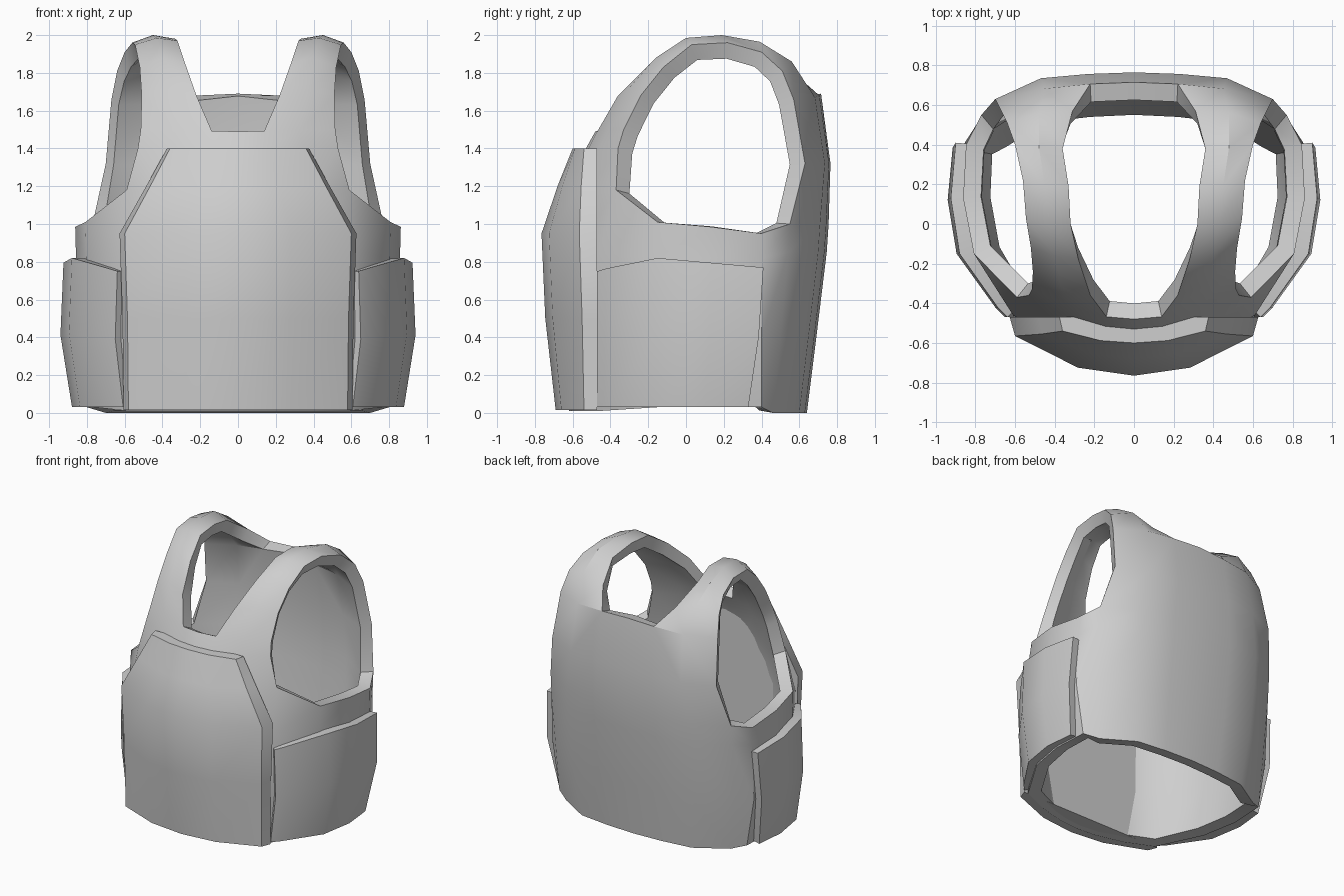
import bpy
import bmesh
from math import radians

if "Cube" in bpy.data.objects:
    bpy.data.objects.remove(bpy.data.objects["Cube"], do_unlink=True)

# Single fabric colour
GREY = (0.62, 0.62, 0.62, 1.0)
fabric = bpy.data.materials.new("light_grey_fabric")
fabric.use_nodes = True
fabric.diffuse_color = GREY
fabric.node_tree.nodes["Principled BSDF"].inputs["Base Color"].default_value = GREY


def add_strip(bm, lines):
    """Skin neighbouring lines of vertices with quads."""
    for low, high in zip(lines, lines[1:]):
        for i in range(len(low) - 1):
            bm.faces.new((low[i], low[i + 1], high[i + 1], high[i]))


def finish(name, bm, thickness=0.0, mirror=True):
    """Turn a half shell into a mirrored, thickened, smooth object."""
    mesh = bpy.data.meshes.new(name)
    bm.to_mesh(mesh)
    bm.free()
    obj = bpy.data.objects.new(name, mesh)
    bpy.context.collection.objects.link(obj)
    mesh.materials.append(fabric)
    bpy.ops.object.select_all(action="DESELECT")
    obj.select_set(True)
    bpy.context.view_layer.objects.active = obj
    if mirror:
        mod = obj.modifiers.new("mirror", "MIRROR")
        mod.use_clip = True
        mod.merge_threshold = 0.001
        bpy.ops.object.modifier_apply(modifier=mod.name)
    if thickness:
        mod = obj.modifiers.new("thickness", "SOLIDIFY")
        mod.thickness = thickness
        mod.offset = -1
        mod.use_even_offset = True
        bpy.ops.object.modifier_apply(modifier=mod.name)
    bpy.ops.object.shade_smooth_by_angle(angle=radians(32))
    return obj


def panel_row(bm, row, profile):
    """Row from the centre line to the outer edge of a chest or back panel."""
    z, y_mid, x_edge, y_edge, z_edge = row
    return [bm.verts.new((x_edge * a, y_mid + (y_edge - y_mid) * b, z + (z_edge - z) * a))
            for a, b in profile]


# Vest body: front panel, shoulder strap and back panel form one ribbon
FRONT_PROFILE = ((0, 0), (0.27, 0.08), (0.64, 0.42), (1, 1))
BACK_PROFILE = ((0, 0), (0.33, 0.06), (0.67, 0.22), (1, 1))
front_rows = (
    (0.01, -0.62, 0.58, -0.46, 0.01),
    (0.4, -0.67, 0.60, -0.47, 0.4),
    (0.85, -0.68, 0.61, -0.46, 0.85),
    (1.18, -0.62, 0.59, -0.37, 1.18),
    (1.4, -0.53, 0.53, -0.36, 1.4),
    (1.49, -0.48, 0.515, -0.33, 1.5),
)
strap_rows = (
    ((0.22, -0.36, 1.68), (0.37, -0.31, 1.71), (0.51, -0.24, 1.68)),
    ((0.28, -0.18, 1.85), (0.40, -0.16, 1.88), (0.52, -0.12, 1.83)),
    ((0.32, 0, 1.97), (0.43, 0, 1.985), (0.545, 0.03, 1.95)),
    ((0.33, 0.19, 1.98), (0.45, 0.19, 2.0), (0.56, 0.22, 1.96)),
    ((0.36, 0.38, 1.93), (0.48, 0.39, 1.965), (0.60, 0.40, 1.91)),
    ((0.31, 0.57, 1.80), (0.48, 0.56, 1.86), (0.64, 0.51, 1.81)),
)
back_rows = (
    (1.69, 0.715, 0.67, 0.57, 1.66),
    (1.32, 0.765, 0.70, 0.63, 1.32),
    (1.0, 0.755, 0.77, 0.55, 1.0),
    (0.85, 0.745, 0.77, 0.54, 0.85),
    (0.4, 0.69, 0.76, 0.50, 0.4),
    (0, 0.64, 0.70, 0.46, 0),
)
bm = bmesh.new()
front = [panel_row(bm, r, FRONT_PROFILE) for r in front_rows]
back = [panel_row(bm, r, BACK_PROFILE) for r in back_rows]
strap = [[bm.verts.new(p) for p in r] for r in strap_rows]
add_strip(bm, front)
add_strip(bm, [front[-1][1:]] + strap + [back[0][1:]])
add_strip(bm, back)

# Side band under the armhole joins the front and back panels
side_columns = ((0.82, -0.15, 1.01), (0.875, 0.13, 0.985), (0.86, 0.40, 0.95))
side_levels = ((0.03, 0.93), (0.4, 1.0), (0.82, 0.98), (None, 0.985))
band = []
for i, (z, scale) in enumerate(side_levels):
    middle = [bm.verts.new((x * scale, y, top if z is None else z))
              for x, y, top in side_columns]
    band.append([front[i][-1]] + middle + [back[-1 - i][-1]])
add_strip(bm, band)
finish("vest_body", bm, thickness=0.09)

# Front armour plate: curved face with bevelled border and flat back
plate_rows = (
    (0.015, 0.58, -0.69, -0.54),
    (0.5, 0.585, -0.745, -0.55),
    (0.95, 0.60, -0.765, -0.565),
    (1.2, 0.465, -0.68, -0.555),
    (1.4, 0.36, -0.60, -0.54),
)
BACK_Y = -0.47
bm = bmesh.new()
grid = []
for z, half, y_mid, y_edge in plate_rows:
    grid.append([bm.verts.new((half * s, y_edge + (y_mid - y_edge) * bulge, z))
                 for s, bulge in ((-1, 0), (-0.47, 0.8), (0, 1), (0.47, 0.8), (1, 0))])
add_strip(bm, grid)
border = (grid[0] + [r[-1] for r in grid[1:-1]] + grid[-1][::-1]
          + [r[0] for r in grid[-2:0:-1]])
rear = [bm.verts.new((v.co.x * 1.045, BACK_Y, v.co.z)) for v in border]
add_strip(bm, [rear + rear[:1], border + border[:1]])
bm.faces.new(rear[::-1])
bmesh.ops.recalc_face_normals(bm, faces=bm.faces)
finish("front_plate", bm, mirror=False)

# Side armour pouches, one on each flank
pouch_columns = (
    (0.65, -0.47, 0.75),
    (0.70, -0.42, 0.765),
    (0.895, -0.15, 0.82),
    (0.94, 0.13, 0.795),
    (0.915, 0.41, 0.77),
)
bm = bmesh.new()
rows = []
for height, scale, lean in ((0, 0.935, 0.08), (0.5, 1, 0.025), (1, 0.983, 0)):
    rows.append([bm.verts.new((x * scale, y - lean * max(0, y) / 0.41,
                               0.03 + (top - 0.03) * height))
                 for x, y, top in pouch_columns])
add_strip(bm, rows)
finish("side_pouches", bm, thickness=0.07)
